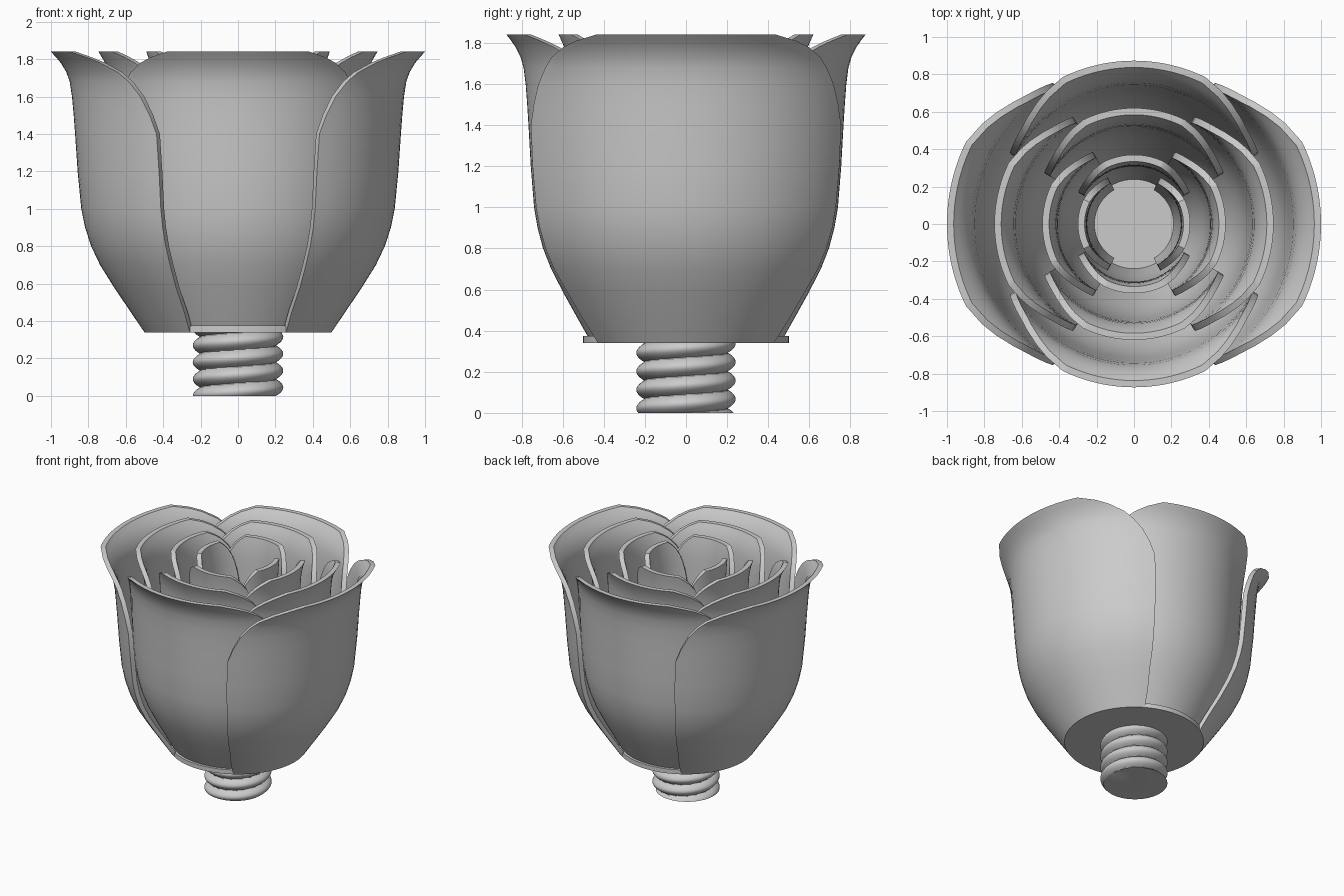
import bpy
import bmesh
from math import sin, cos, pi, radians

cube = bpy.data.objects.get("Cube")
if cube:
    bpy.data.objects.remove(cube, do_unlink=True)

# One plain grey for everything
grey = bpy.data.materials.new("light grey")
grey.use_nodes = True
grey.diffuse_color = (0.6, 0.6, 0.6, 1)
grey.node_tree.nodes["Principled BSDF"].inputs["Base Color"].default_value = (0.6, 0.6, 0.6, 1)

BASE_Z, TOP_Z = 0.34, 1.84
FLOOR_Z = 0.375
WALL = 0.036


def make_object(name, bm):
    bmesh.ops.recalc_face_normals(bm, faces=bm.faces[:])
    mesh = bpy.data.meshes.new(name)
    bm.to_mesh(mesh)
    bm.free()
    mesh.materials.append(grey)
    mesh.shade_smooth()
    mesh.set_sharp_from_angle(angle=radians(35))
    obj = bpy.data.objects.new(name, mesh)
    bpy.context.collection.objects.link(obj)
    return obj


def bridge(bm, lower, upper):
    n = len(lower)
    for j in range(n):
        k = (j + 1) % n
        bm.faces.new((lower[j], lower[k], upper[k], upper[j]))


# Petal profile: height, flare from base (0) to lip (1), half angle in degrees
PROFILE = [
    (BASE_Z, 0.0, 59), (0.45, 0.15, 60), (0.58, 0.325, 60), (0.7, 0.475, 60.5),
    (0.8, 0.57, 60.5), (0.9, 0.635, 60.5), (1.0, 0.676, 60.5), (1.2, 0.715, 60.5),
    (1.4, 0.742, 60), (1.5, 0.757, 57.5), (1.6, 0.775, 54), (1.68, 0.8, 49.5),
    (1.73, 0.835, 45.5), (1.78, 0.895, 39), (1.81, 0.945, 33.5), (TOP_Z, 1.0, 26),
]
COLUMNS = 28


def petal(name, base, lip, facing):
    bm = bmesh.new()
    rings = []
    for z, flare, half in PROFILE:
        radius = base + (lip - base) * flare
        angles = [facing + radians(half) * (2 * j / COLUMNS - 1) for j in range(COLUMNS + 1)]
        outer = [bm.verts.new((radius * cos(a), radius * sin(a), z)) for a in angles]
        r = radius - WALL
        inner = [bm.verts.new((r * cos(a), r * sin(a), z)) for a in reversed(angles)]
        rings.append(outer + inner)
    for lower, upper in zip(rings, rings[1:]):
        bridge(bm, lower, upper)
    # Close the foot and the lip
    for ring in (rings[0], rings[-1]):
        n = len(ring)
        for j in range(COLUMNS):
            bm.faces.new((ring[j], ring[j + 1], ring[n - 2 - j], ring[n - 1 - j]))
    return make_object(name, bm)


# Nested pairs of petals, alternating between the x and y axes
LAYERS = [(0.5, 1.0), (0.46, 0.873), (0.41, 0.746), (0.36, 0.62),
          (0.31, 0.49), (0.27, 0.37), (0.245, 0.3)]
for i, (base, lip) in enumerate(LAYERS):
    turn = pi / 2 * (i % 2)
    for side in range(2):
        petal(f"petal_layer_{i + 1}_{'ab'[side]}", base, lip, turn + pi * side)

# Round floor joining the petals
bm = bmesh.new()
bmesh.ops.create_cone(bm, cap_ends=True, segments=96, radius1=0.5, radius2=0.5,
                      depth=FLOOR_Z - BASE_Z)
bmesh.ops.translate(bm, verts=bm.verts[:], vec=(0, 0, (FLOOR_Z + BASE_Z) / 2))
make_object("flower_floor", bm)

# Threaded stub with a rounded helical ridge
PITCH, CORE, CREST = 0.09, 0.2, 0.242
SEGMENTS, ROWS = 64, 72
bm = bmesh.new()
rings = []
for i in range(ROWS + 1):
    z = (BASE_Z + 0.01) * i / ROWS
    ring = []
    for j in range(SEGMENTS):
        a = 2 * pi * j / SEGMENTS
        phase = (z / PITCH - j / SEGMENTS) % 1
        r = CORE + (CREST - CORE) * sin(pi * phase) ** 0.8
        ring.append(bm.verts.new((r * cos(a), r * sin(a), z)))
    rings.append(ring)
for lower, upper in zip(rings, rings[1:]):
    bridge(bm, lower, upper)
bm.faces.new(rings[0])
bm.faces.new(rings[-1])
make_object("threaded_stub", bm)
